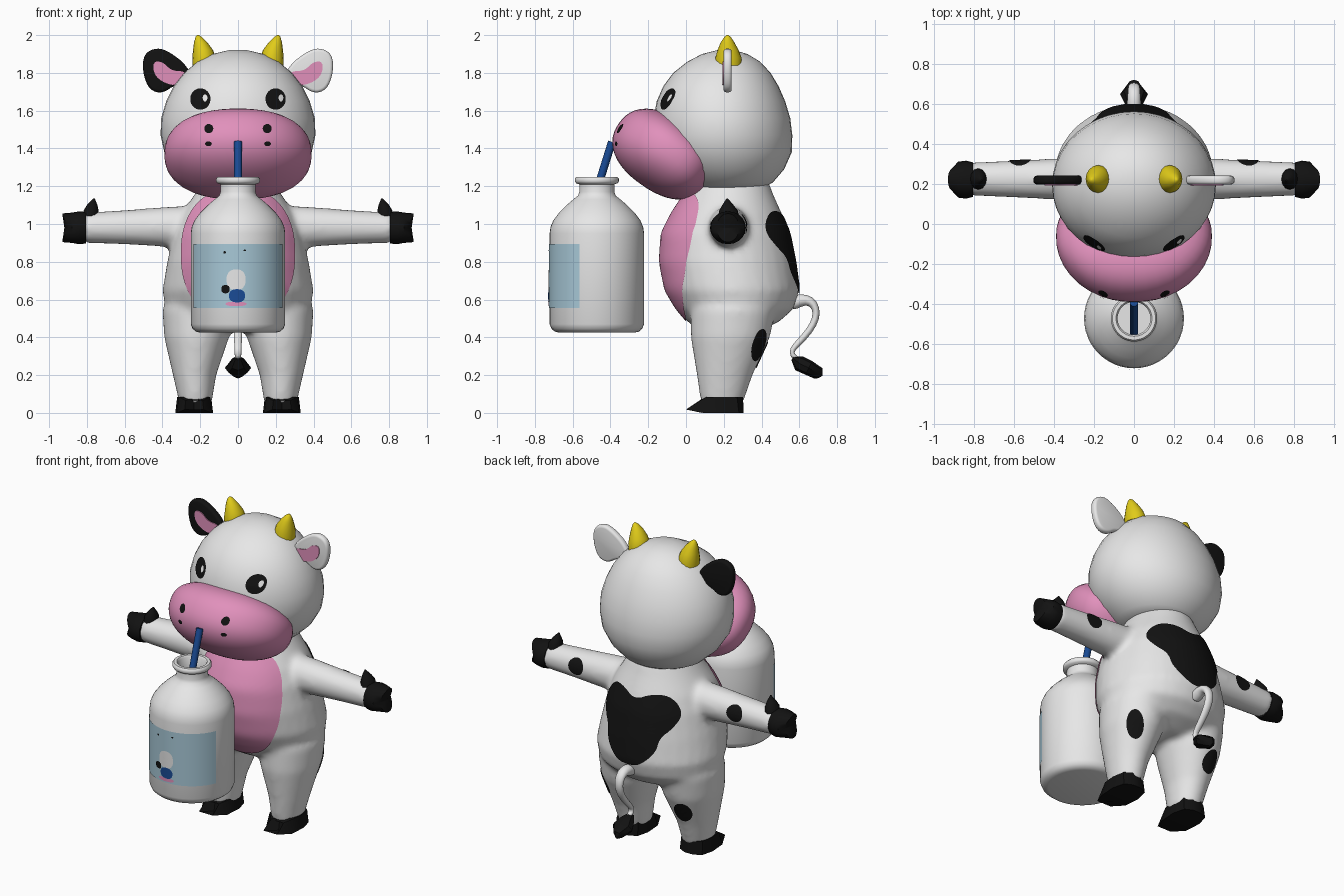
import bpy, bmesh, math
from mathutils import Vector as V
from mathutils.bvhtree import BVHTree

if "Cube" in bpy.data.objects:
    bpy.data.objects.remove(bpy.data.objects["Cube"])

X, Y, Z = V((1, 0, 0)), V((0, 1, 0)), V((0, 0, 1))


def material(name, rgb):
    m = bpy.data.materials.new(name)
    m.diffuse_color = (*rgb, 1)
    m.use_nodes = True
    m.node_tree.nodes["Principled BSDF"].inputs["Base Color"].default_value = m.diffuse_color
    return m


WHITE = material("white", (.8, .8, .8))
BLACK = material("black", (.006, .006, .006))
PINK = material("pink", (.75, .28, .5))
YELLOW = material("yellow", (.75, .6, .01))
BLUE = material("straw_blue", (.01, .07, .3))
SKY = material("label_blue", (.39, .58, .68))


def finish(bm, name, mat, angle=50, fix=True):
    if fix:
        bmesh.ops.recalc_face_normals(bm, faces=bm.faces)
    me = bpy.data.meshes.new(name)
    bm.to_mesh(me)
    bm.free()
    me.materials.append(mat)
    ob = bpy.data.objects.new(name, me)
    bpy.context.collection.objects.link(ob)
    select(ob)
    bpy.ops.object.shade_smooth_by_angle(angle=math.radians(angle))
    return ob


def select(*obs):
    bpy.ops.object.select_all(action='DESELECT')
    for o in obs:
        o.select_set(True)
    bpy.context.view_layer.objects.active = obs[0]


def loft(name, mat, rings, n=32, angle=50, warp=None):
    """Skin of elliptical rings given as (centre, u axis, v axis)."""
    bm = bmesh.new()
    loops = []
    for c, u, v in rings:
        pts = [c + u * math.cos(2 * math.pi * i / n) + v * math.sin(2 * math.pi * i / n) for i in range(n)]
        loops.append([bm.verts.new(warp(p) if warp else p) for p in pts])
    for a, b in zip(loops, loops[1:]):
        for i in range(n):
            bm.faces.new((a[i], a[(i + 1) % n], b[(i + 1) % n], b[i]))
    caps = [bm.faces.new(loops[0]), bm.faces.new(loops[-1])]
    bmesh.ops.poke(bm, faces=caps)
    return finish(bm, name, mat, angle)


def z_rings(rows):
    return [(V((cx, cy, z)), X * rx, Y * ry) for z, cx, cy, rx, ry in rows]


def tube(name, mat, path, n=12, angle=50):
    """Tube through (y, z, x radius, radius) points in the middle plane."""
    pts = [V((0, p[0], p[1])) for p in path]
    rings = []
    for i, p in enumerate(path):
        t = (pts[min(i + 1, len(pts) - 1)] - pts[max(i - 1, 0)]).normalized()
        rings.append((pts[i], X * p[2], t.cross(X) * p[3]))
    return loft(name, mat, rings, n, angle)


def surface(ob):
    return BVHTree.FromObject(ob, bpy.context.evaluated_depsgraph_get())


def round_outline(a, b, p=2, n=40):
    out = []
    for i in range(n):
        c, s = math.cos(2 * math.pi * i / n), math.sin(2 * math.pi * i / n)
        k = (abs(c) ** p + abs(s) ** p) ** (-1 / p)
        out.append((a * c * k, b * s * k))
    return out


def smooth_outline(pts, steps=3):
    for _ in range(steps):
        pts = [(a[0] * (1 - f) + b[0] * f, a[1] * (1 - f) + b[1] * f)
               for a, b in zip(pts, pts[1:] + pts[:1]) for f in (.25, .75)]
    return pts


def patch(name, mat, tree, centre, d, outline, lift=.005, rings=8):
    """Thin painted marking projected along d onto a surface."""
    d, c = V(d).normalized(), V(centre)
    u = Z.cross(d).normalized()
    v = d.cross(u)

    def drop(a, b):
        o = c + u * a + v * b
        hit, nor, _, _ = tree.ray_cast(o + d * 1.0, -d)
        if hit is None:
            hit, nor, _, _ = tree.find_nearest(o)
        return hit + nor * lift
    bm = bmesh.new()
    mid = bm.verts.new(drop(0, 0))
    prev, n = None, len(outline)
    for r in range(1, rings + 1):
        cur = [bm.verts.new(drop(a * r / rings, b * r / rings)) for a, b in outline]
        for i in range(n):
            j = (i + 1) % n
            bm.faces.new((prev[i], cur[i], cur[j], prev[j]) if prev else (mid, cur[i], cur[j]))
        prev = cur
    return finish(bm, name, mat, 60, fix=False)


# Body: torso, legs and arms fused into one smooth skin
parts = [loft("body", WHITE, z_rings([
    (.43, 0, .23, .20, .14), (.48, 0, .25, .32, .24), (.55, 0, .26, .385, .31), (.65, 0, .245, .40, .355),
    (.8, 0, .22, .375, .36), (.95, 0, .21, .34, .34), (1.05, 0, .215, .30, .295),
    (1.15, 0, .225, .235, .24), (1.24, 0, .23, .18, .2)]))]
for s in (-1, 1):
    parts.append(loft("leg", WHITE, z_rings([
        (.05, s * .225, .19, .086, .112), (.2, s * .23, .205, .115, .148), (.4, s * .219, .235, .172, .21),
        (.55, s * .215, .25, .185, .225), (.65, s * .2, .25, .13, .15)])))
    parts.append(loft("arm", WHITE, [(V((s * x, .225, z)), Y * ry, Z * rz) for x, z, ry, rz in
                 [(.15, .98, .11, .12), (.35, .985, .105, .108), (.6, .983, .093, .091), (.82, .98, .083, .08)]]))
select(*parts)
bpy.ops.object.join()
body = parts[0]
rm = body.modifiers.new("fuse", 'REMESH')
rm.mode, rm.voxel_size, rm.use_smooth_shade = 'VOXEL', .018, True
sm = body.modifiers.new("relax", 'SMOOTH')
sm.factor, sm.iterations = .5, 8

# Head
head = loft("head", WHITE, z_rings([
    (1.19, 0, .22, .2, .19), (1.22, 0, .22, .26, .24), (1.29, 0, .21, .335, .31), (1.38, 0, .2, .39, .36),
    (1.47, 0, .195, .41, .368), (1.56, 0, .19, .407, .362), (1.65, 0, .185, .38, .34), (1.73, 0, .185, .34, .305),
    (1.8, 0, .19, .285, .258), (1.86, 0, .2, .215, .192), (1.9, 0, .205, .135, .12), (1.92, 0, .21, .05, .045)]), 40)

# Muzzle: tilted, slightly boxy ellipsoid with swept-back cheeks
bm = bmesh.new()
bmesh.ops.create_uvsphere(bm, u_segments=40, v_segments=24, radius=1)
ct, st = math.cos(math.radians(35)), math.sin(math.radians(35))
for vert in bm.verts:
    p = vert.co / sum(abs(q) ** 2.3 for q in vert.co) ** (1 / 2.3)
    y, z = p.y * .285, p.z * .198
    vert.co = (p.x * .39, -.122 + y * ct + z * st + .06 * p.x ** 2, 1.37 - y * st + z * ct)
muzzle = finish(bm, "muzzle", PINK)

bpy.context.view_layer.update()
skin, face, snout = surface(body), surface(head), surface(muzzle)

# Belly and back markings
patch("belly", PINK, skin, (0, -.1, .84), (0, -1, 0), round_outline(.298, .35, 2.3, 56), .006, 14)
half = [(.1, .22), (.2, .21), (.27, .11), (.24, .03), (.18, -.03), (.17, -.12), (.08, -.21)]
heart = [(0, .17)] + [(-a, b) for a, b in half] + [(0, -.22)] + [(a, b) for a, b in half[::-1]]
patch("back_spot", BLACK, skin, (0, .5, .85), (0, 1, 0), smooth_outline(heart), .006, 12)
patch("leg_spot_right", BLACK, skin, (.31, .38, .36), (.7, .75, 0), round_outline(.05, .085))
patch("leg_spot_left", BLACK, skin, (-.25, .38, .31), (-.3, .95, 0), round_outline(.055, .07))

for s in (-1, 1):
    side = "right" if s > 0 else "left"
    patch("arm_spot_" + side, BLACK, skin, (s * .57, .3, 1.0), (0, 1, .15), round_outline(.055, .05))

    # Eyes with glints, nostrils, mouth corners
    patch("eye_" + side, BLACK, face, (s * .197, -.1, 1.66), (0, -1, 0), round_outline(.053, .056))
    patch("glint_" + side, WHITE, face, (s * .197 + .026, -.1, 1.665), (0, -1, 0), round_outline(.012, .018), .009, 3)
    patch("nostril_" + side, BLACK, snout, (s * .153, -.3, 1.503), (0, -1, 0), round_outline(.024, .024, 2, 16))
    patch("mouth_corner_" + side, BLACK, snout, (s * .155, -.3, 1.425), (0, -1, 0), round_outline(.018, .012, 2, 12))

    # Horns
    loft("horn_" + side, YELLOW, z_rings([
        (1.84, s * .178, .225, .062, .07), (1.88, s * .18, .225, .062, .069), (1.92, s * .185, .223, .053, .056),
        (1.96, s * .197, .22, .036, .037), (1.99, s * .208, .22, .017, .017), (2.0, s * .212, .22, .004, .004)]), 16)

    # Ears: rounded plate with a pink inner face
    outer = [(.23, 1.74), (.27, 1.84), (.36, 1.91), (.43, 1.935), (.5, 1.9), (.505, 1.8), (.47, 1.71), (.40, 1.69), (.33, 1.74)]
    inner = [(.25, 1.75), (.28, 1.81), (.35, 1.81), (.4, 1.86), (.45, 1.86), (.445, 1.79), (.39, 1.745), (.31, 1.73)]
    for name, mat, pts, y0, y1, bev in (("ear_", WHITE if s > 0 else BLACK, outer, .198, .242, .016),
                                        ("ear_inner_", PINK, inner, .193, .2, 0)):
        bm = bmesh.new()
        f = bm.faces.new([bm.verts.new((s * a, y0, b)) for a, b in smooth_outline(pts, 2)])
        ext = bmesh.ops.extrude_face_region(bm, geom=[f])
        bmesh.ops.translate(bm, vec=(0, y1 - y0, 0), verts=[g for g in ext["geom"] if isinstance(g, bmesh.types.BMVert)])
        if bev:
            rim = [e for e in bm.edges if abs(e.verts[0].co.y - e.verts[1].co.y) < 1e-5]
            bmesh.ops.bevel(bm, geom=rim, offset=bev, segments=3, profile=.5, affect='EDGES')
        finish(bm, name + side, mat, 50)

    # Hands: cloven ends and a thumb
    def cleave(p, s=s):
        if abs(p.x) > .9:
            p.x += s * (.03 * min(1, abs(p.z - .98) / .07) - .012)
        return p
    loft("hand_" + side, BLACK, [(V((s * x, .222, .98)), Y * ry, Z * rz) for x, ry, rz in
         [(.805, .086, .083), (.84, .095, .087), (.88, .09, .08), (.912, .06, .076)]], 20, 40, cleave)
    loft("thumb_" + side, BLACK, z_rings([
        (1.03, s * .78, .225, .045, .055), (1.07, s * .778, .225, .04, .05), (1.1, s * .772, .222, .028, .03),
        (1.135, s * .762, .218, .004, .004)]), 12, 40)

    # Hooves: cloven outline, wide below and narrow above
    low = [(0, .085), (.05, 0), (.092, .09), (.1, .2), (.08, .28), (.03, .305)]
    top = [(0, .1), (.045, .072), (.082, .11), (.09, .19), (.076, .27), (.03, .302)]
    bm = bmesh.new()
    loops = []
    for pts, z in ((low, 0), (top, .085)):
        full = pts + [(-a, b) for a, b in pts[:0:-1]]
        loops.append([bm.verts.new((s * .232 + a, b, max(z, .018 if b < .05 else 0) - (.02 if z and b < .1 else 0)))
                      for a, b in full])
    n = len(loops[0])
    for i in range(n):
        j = (i + 1) % n
        bm.faces.new((loops[0][i], loops[0][j], loops[1][j], loops[1][i]))
    bmesh.ops.triangulate(bm, faces=[bm.faces.new(l) for l in loops])
    finish(bm, "hoof_" + side, BLACK, 35)

# Tail and tuft
tail = tube("tail", WHITE, [
    (.55, .575, .04, .04), (.61, .6, .036, .036), (.66, .595, .032, .028), (.69, .555, .03, .022),
    (.69, .5, .027, .02), (.655, .435, .024, .019), (.6, .375, .021, .018), (.56, .335, .019, .016),
    (.56, .305, .018, .015), (.6, .275, .017, .014)], 12)
tail.modifiers.new("round", 'SUBSURF').render_levels = 1
tube("tail_tuft", BLACK, [(.565, .29, .02, .012), (.6, .262, .045, .042), (.65, .238, .07, .04),
                          (.7, .21, .03, .035), (.712, .19, .004, .012)], 8, 30)

# Bottle with open neck
profile = [(.425, .2), (.43, .222), (.445, .24), (.47, .25), (.95, .25), (.985, .245), (1.02, .23), (1.06, .2),
           (1.1, .16), (1.13, .125), (1.15, .1), (1.17, .093), (1.21, .093), (1.216, .11), (1.225, .116),
           (1.24, .116), (1.25, .108), (1.25, .09), (1.24, .082), (1.15, .082), (1.06, .18), (.95, .235), (.46, .235)]
loft("bottle", WHITE, z_rings([(z, 0, -.472, r, r) for z, r in profile]), 48, 40)

# Label wrapped around the bottle front
bm = bmesh.new()
cols = []
for i in range(33):
    a = math.radians(-69 + 138 * i / 32)
    cols.append([bm.verts.new((.2535 * math.sin(a), -.472 - .2535 * math.cos(a), z)) for z in (.555, .895)])
for a, b in zip(cols, cols[1:]):
    bm.faces.new((a[0], b[0], b[1], a[1]))
label = finish(bm, "label", SKY, 60, fix=False)
bpy.context.view_layer.update()
paper = surface(label)
for name, mat, x, z, a, b, lift in (
        ("label_pale_shape", WHITE, -.01, .705, .05, .055, .003), ("label_blue_shape", BLUE, -.005, .62, .042, .035, .005),
        ("label_dark_spot", BLACK, -.065, .655, .022, .022, .005), ("label_pink_strip", PINK, -.01, .577, .055, .012, .003),
        ("label_dot_a", BLACK, -.07, .85, .007, .006, .003), ("label_dot_b", BLACK, .035, .86, .007, .004, .003)):
    patch(name, mat, paper, (x, -.7, z), (0, -1, 0), round_outline(a, b, 2.4, 24), lift, 4)

# Drinking straw
tube("straw", BLUE, [(-.55, .93, .021, .021), (-.392, 1.435, .021, .021)], 12, 40)
